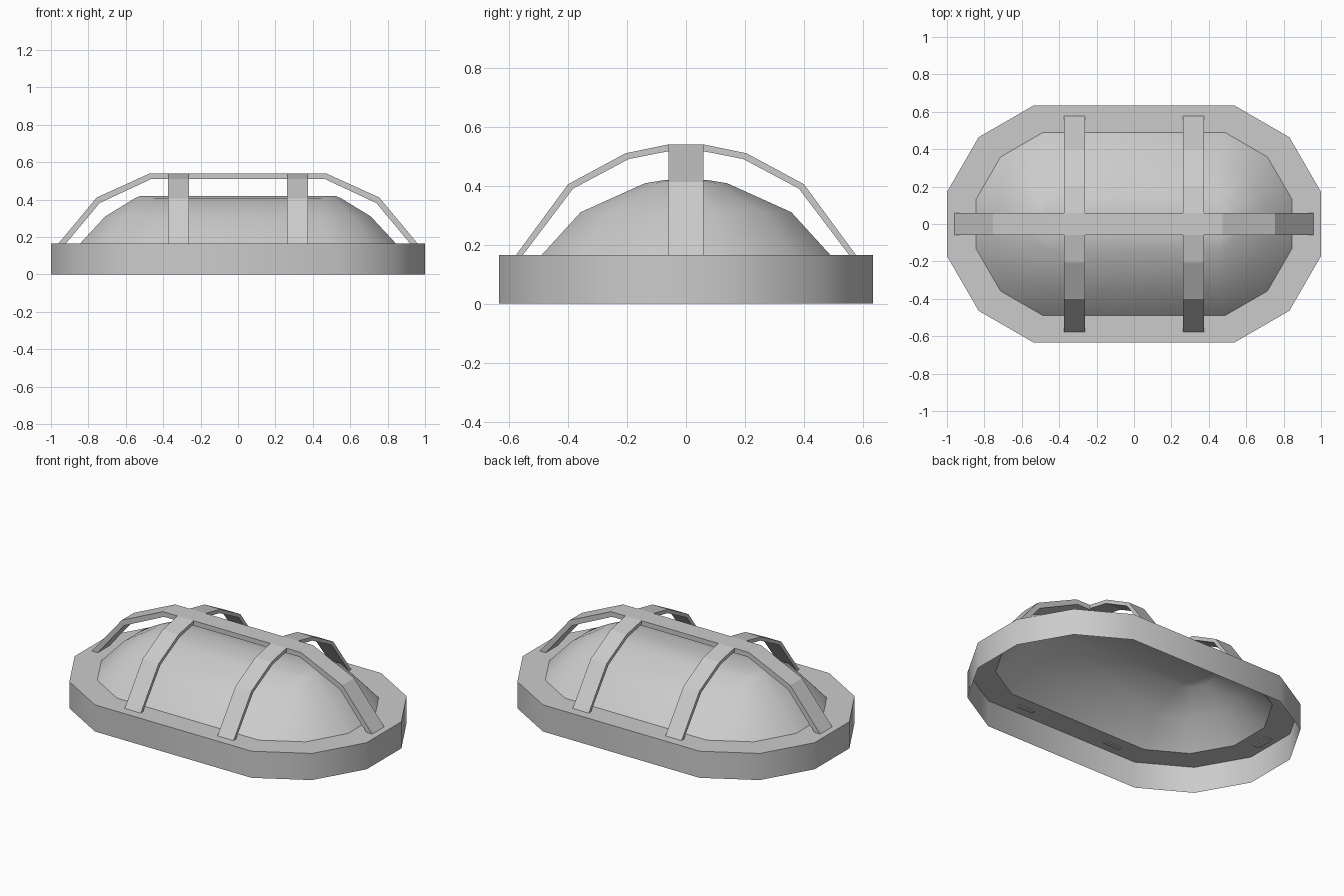
import bpy, bmesh, math

if "Cube" in bpy.data.objects:
    bpy.data.objects.remove(bpy.data.objects["Cube"])


def add_object(name, bm, angle):
    me = bpy.data.meshes.new(name)
    bm.to_mesh(me)
    bm.free()
    ob = bpy.data.objects.new(name, me)
    bpy.context.collection.objects.link(ob)
    bpy.ops.object.select_all(action='DESELECT')
    ob.select_set(True)
    bpy.context.view_layer.objects.active = ob
    bpy.ops.object.shade_smooth_by_angle(angle=math.radians(angle))
    return ob


def loft(name, rings, cap, angle):
    """Skin stretched 12-gons given as (radius, x offset, z), bottom to top."""
    bm = bmesh.new()
    loops = []
    for r, off, z in rings:
        loop = []
        for i in range(12):
            a = math.radians(15 + 30 * i)
            x = r * math.cos(a)
            loop.append(bm.verts.new((x + math.copysign(off, x), r * math.sin(a), z)))
        loops.append(loop)
    for lo, hi in zip(loops, loops[1:]):
        for i in range(12):
            j = (i + 1) % 12
            bm.faces.new((lo[i], lo[j], hi[j], hi[i]))
    if cap:
        bm.faces.new(loops[-1])
    return add_object(name, bm, angle)


def strap(name, outer, inner, width, place):
    """Flat bar from outer and inner side profiles; place(u, w, z) gives a point."""
    bm = bmesh.new()
    sections = []
    for (uo, zo), (ui, zi) in zip(outer, inner):
        pts = [(uo, -width / 2, zo), (uo, width / 2, zo),
               (ui, width / 2, zi), (ui, -width / 2, zi)]
        sections.append([bm.verts.new(place(*p)) for p in pts])
    for a, b in zip(sections, sections[1:]):
        for i in range(4):
            j = (i + 1) % 4
            bm.faces.new((a[i], a[j], b[j], b[i]))
    bm.faces.new(sections[0])
    bm.faces.new(sections[-1])
    bmesh.ops.recalc_face_normals(bm, faces=bm.faces)
    return add_object(name, bm, 15)


# Housing: open-bottomed wall with an inward flange
loft("housing", [(0.656, 0.367, 0), (0.656, 0.367, 0.165), (0.507, 0.355, 0.165)], False, 35)

# Domed lens, open below
loft("lens", [(0.507, 0.355, 0.165), (0.37, 0.353, 0.31),
              (0.145, 0.41, 0.408), (0.07, 0.455, 0.42)], True, 40)

# Long guard bar running along x
half_out = [(0.965, 0.16), (0.755, 0.412), (0.472, 0.54)]
half_in = [(0.925, 0.16), (0.74, 0.382), (0.465, 0.51)]


def both_sides(pts):
    return pts + [(-u, z) for u, z in reversed(pts)]


strap("long_guard_bar", both_sides(half_out), both_sides(half_in), 0.118,
      lambda u, w, z: (u, w, z))

# Cross guard bars: four halves meeting the long bar
cross_out = [(0.58, 0.16), (0.40, 0.405), (0.205, 0.51), (0.059, 0.54)]
cross_in = [(0.557, 0.16), (0.383, 0.39), (0.195, 0.49), (0.059, 0.517)]
for sx, side in ((-1, "left"), (1, "right")):
    for sy, end in ((-1, "front"), (1, "back")):
        strap(f"cross_guard_bar_{side}_{end}", cross_out, cross_in, 0.11,
              lambda u, w, z: (sx * 0.318 + w, sy * u, z))
